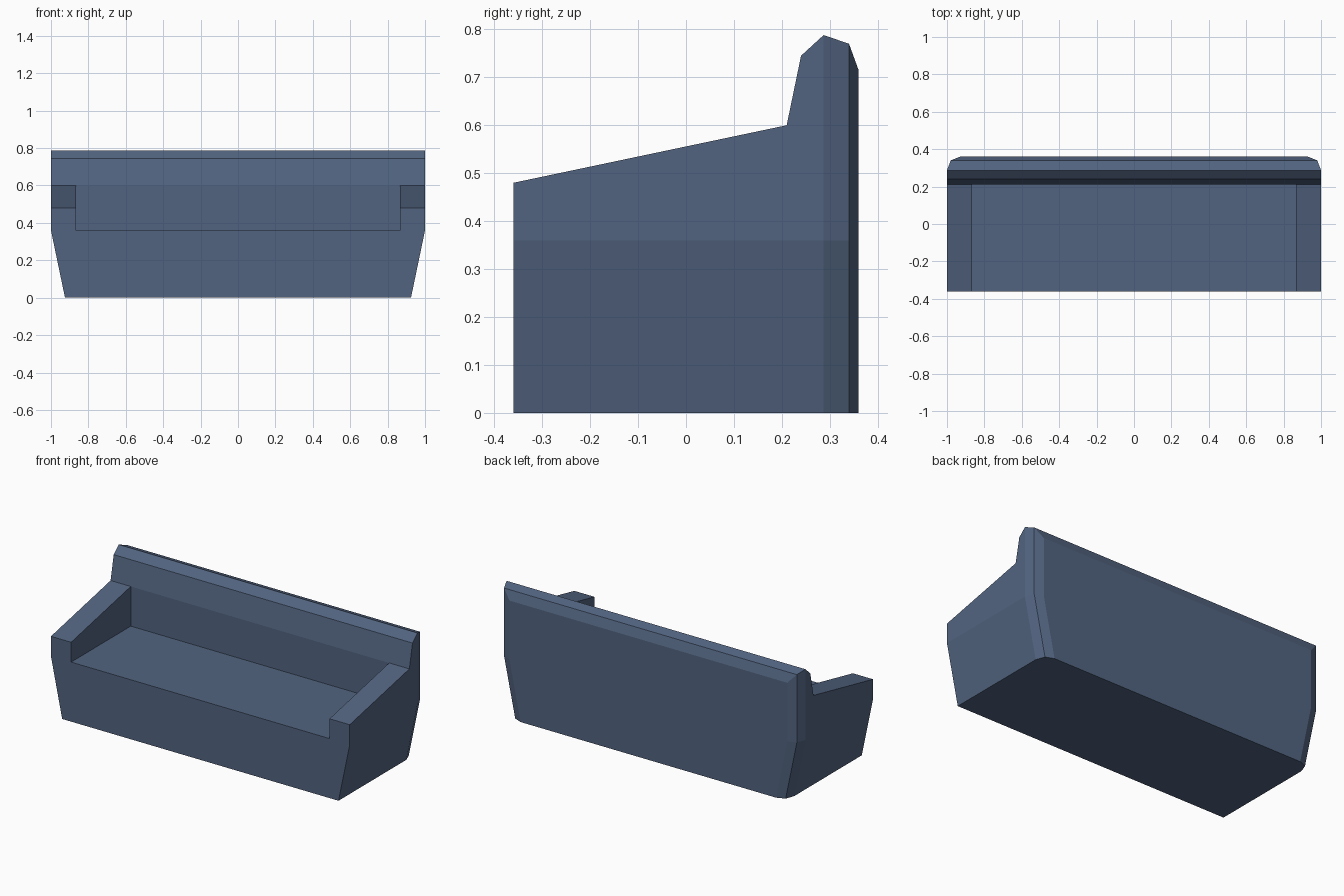
import bpy, bmesh

if "Cube" in bpy.data.objects:
    bpy.data.objects.remove(bpy.data.objects["Cube"])

# (y, z, half width) of the arm-and-back side outline, going around from the front foot
TAPER = 0.075
outer = [(-.36, 0, 1 - TAPER), (-.36, .36, 1), (-.36, .48, 1), (.21, .60, 1),
         (.24, .745, 1), (.287, .788, 1), (.34, .77, .98), (.36, .715, .93),
         (.36, .36, .93), (.36, 0, .93 - TAPER), (.34, 0, .98 - TAPER), (.287, 0, 1 - TAPER)]
waist = [(.287, .36, 1), (.34, .36, .98)]          # points where the side bends inwards
ARM_IN, FOOT_IN = .865, .78                        # inner arm line, and its end at the floor

bm = bmesh.new()
n = len(outer)
inner_loops = []
for s in (-1, 1):
    out = [bm.verts.new((s * w, y, z)) for y, z, w in outer + waist]
    inn = [bm.verts.new((s * (FOOT_IN if z == 0 else ARM_IN), y, z)) for y, z, w in outer]
    seat_rear = bm.verts.new((s * ARM_IN, .21, .36))
    # arm and back-end skin
    for i in range(n):
        j = (i + 1) % n
        bm.faces.new((out[i], out[j], inn[j], inn[i]))
    # tapered side with faceted rear corner
    for ids in ((0, 1, 12, 11), (1, 2, 3, 4, 5, 12), (11, 12, 13, 10),
                (12, 5, 6, 13), (10, 13, 8, 9), (13, 6, 7, 8)):
        bm.faces.new([out[i] for i in ids])
    # inner face of the arm
    bm.faces.new((inn[1], inn[2], inn[3], seat_rear))
    inner_loops.append(inn[:2] + [seat_rear] + inn[3:])

# seat, backrest, rear and underside between the arms
a, b = inner_loops
for i in range(n):
    j = (i + 1) % n
    bm.faces.new((a[i], a[j], b[j], b[i]))
bmesh.ops.recalc_face_normals(bm, faces=bm.faces)
# merge flat neighbouring faces into clean panels
bmesh.ops.dissolve_limit(bm, angle_limit=.01, verts=bm.verts, edges=bm.edges)

mesh = bpy.data.meshes.new("sofa_body")
bm.to_mesh(mesh)
bm.free()
sofa = bpy.data.objects.new("sofa_body", mesh)
bpy.context.collection.objects.link(sofa)

# slate blue fabric
fabric = bpy.data.materials.new("slate_blue_fabric")
fabric.diffuse_color = (.084, .127, .215, 1)
fabric.use_nodes = True
fabric.node_tree.nodes["Principled BSDF"].inputs["Base Color"].default_value = fabric.diffuse_color
mesh.materials.append(fabric)
